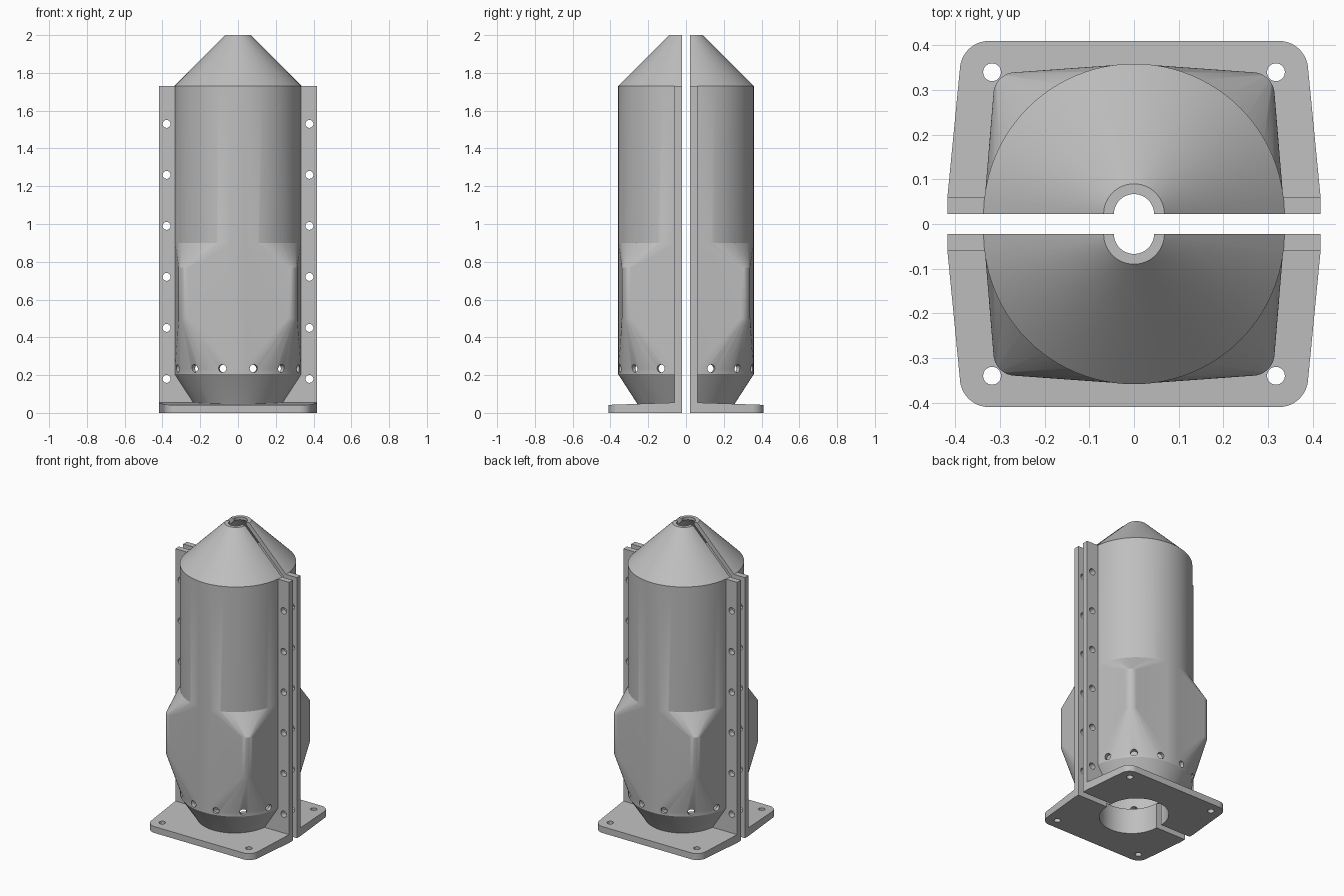
import bpy, bmesh, math
from mathutils import Matrix, Vector

cube = bpy.data.objects.get("Cube")
if cube:
    bpy.data.objects.remove(cube)

grey = bpy.data.materials.new("plain grey")
grey.use_nodes = True
colour = (0.52, 0.52, 0.52, 1)
grey.diffuse_color = colour
grey.node_tree.nodes["Principled BSDF"].inputs["Base Color"].default_value = colour

SEG = 96
R = 0.337       # body radius
GAP = 0.022     # half the gap between the two shells


def finish(bm, name):
    bmesh.ops.recalc_face_normals(bm, faces=bm.faces)
    mesh = bpy.data.meshes.new(name)
    bm.to_mesh(mesh)
    bm.free()
    mesh.materials.append(grey)
    obj = bpy.data.objects.new(name, mesh)
    bpy.context.collection.objects.link(obj)
    return obj


def arc(cx, cy, r, z, n=SEG, start=0.0, sweep=2 * math.pi):
    return [Vector((cx + r * math.cos(start + sweep * i / n),
                    cy + r * math.sin(start + sweep * i / n), z)) for i in range(n)]


def lathe(name, profile):
    bm = bmesh.new()
    rings = [[bm.verts.new(p) for p in arc(0, 0, r, z)] for r, z in profile]
    for a, b in zip(rings, rings[1:]):
        for i in range(SEG):
            j = (i + 1) % SEG
            bm.faces.new((a[i], a[j], b[j], b[i]))
    bm.faces.new(rings[0])
    bm.faces.new(rings[-1])
    return finish(bm, name)


def hull(name, points):
    bm = bmesh.new()
    for p in points:
        bm.verts.new(p)
    res = bmesh.ops.convex_hull(bm, input=bm.verts)
    loose = {v for v in res["geom_interior"] + res["geom_unused"]
             if isinstance(v, bmesh.types.BMVert) and not v.link_faces}
    bmesh.ops.delete(bm, geom=list(loose), context="VERTS")
    bmesh.ops.dissolve_limit(bm, angle_limit=0.001, verts=bm.verts, edges=bm.edges)
    return finish(bm, name)


def box(name, x0, x1, y0, y1, z0, z1):
    return hull(name, [(x, y, z) for x in (x0, x1) for y in (y0, y1) for z in (z0, z1)])


def pins(name, r, length, matrices):
    bm = bmesh.new()
    for m in matrices:
        bmesh.ops.create_cone(bm, cap_ends=True, segments=24, radius1=r,
                              radius2=r, depth=length, matrix=m)
    return finish(bm, name)


def combine(target, tool, operation):
    mod = target.modifiers.new("combine", "BOOLEAN")
    mod.operation = operation
    mod.solver = "EXACT"
    mod.object = tool
    bpy.ops.object.select_all(action="DESELECT")
    bpy.context.view_layer.objects.active = target
    target.select_set(True)
    bpy.ops.object.modifier_apply(modifier=mod.name)
    bpy.data.objects.remove(tool)


# Outer body: neck, cylinder and cone
shell = lathe("back_half_shell", [(0.222, 0.02), (0.237, 0.05), (R, 0.205), (R, 1.73), (0.068, 2.0)])

# Bulge: cylinder stretched over two rounded corner posts
points = [p for z in (0.23, 0.9) for p in arc(0, 0, R - 0.0008, z)]
for side in (-1, 1):
    for z in (0.5, 0.77):
        points += arc(side * 0.265, 0.268, 0.05, z, 32)
combine(shell, hull("bulge", points), "UNION")

# Base plate with rounded far corners and a slightly sloping top
outline = [(s * 0.418, y) for s in (-1, 1) for y in (-0.02, 0.038)]
for side in (-1, 1):
    outline += [(p.x, p.y) for p in arc(side * 0.325, 0.323, 0.065, 0, 48)]
plate = hull("base_plate", [(x, y, z) for x, y in outline for z in (0, 0.056 - 0.035 * max(y, 0))])
combine(shell, plate, "UNION")

# Bolting flanges on both sides
for side in (-1, 1):
    x0, x1 = sorted((side * 0.15, side * 0.418))
    combine(shell, box("flange", x0, x1, -0.02, 0.038, 0.01, 1.73), "UNION")

# Hollow inside
combine(shell, lathe("cavity", [(0.195, -0.1), (0.195, 0.17), (0.314, 0.2), (0.314, 1.715),
                                (0.045, 1.982), (0.045, 2.1)]), "DIFFERENCE")

# Flange bolt holes, plate bolt holes and radial vent holes
along_y = Matrix.Rotation(math.pi / 2, 4, "X")
combine(shell, pins("flange_holes", 0.021, 0.3, [
    Matrix.Translation((s * 0.378, 0, 0.18 + 0.27 * i)) @ along_y
    for s in (-1, 1) for i in range(6)]), "DIFFERENCE")
combine(shell, pins("plate_holes", 0.02, 0.2, [
    Matrix.Translation((s * 0.318, 0.318, 0)) for s in (-1, 1)]), "DIFFERENCE")
combine(shell, pins("vent_holes", 0.021, 0.2, [
    Matrix.Rotation(math.radians(28.3 * (i - 2.5)), 4, "Z")
    @ Matrix.Translation((0, R, 0.235)) @ along_y for i in range(6)]), "DIFFERENCE")

# Keep one half, then move it off the centre plane
combine(shell, box("half_cutter", -1, 1, -1, 0, -1, 3), "DIFFERENCE")
shell.data.transform(Matrix.Translation((0, GAP, 0)))

# Mirrored front half
front = shell.copy()
front.data = shell.data.copy()
front.name = "front_half_shell"
front.data.transform(Matrix.Scale(-1, 4, (0, 1, 0)))
front.data.flip_normals()
bpy.context.collection.objects.link(front)

bpy.ops.object.select_all(action="DESELECT")
for obj in (shell, front):
    obj.select_set(True)
    bpy.context.view_layer.objects.active = obj
bpy.ops.object.shade_smooth_by_angle(angle=math.radians(20))
